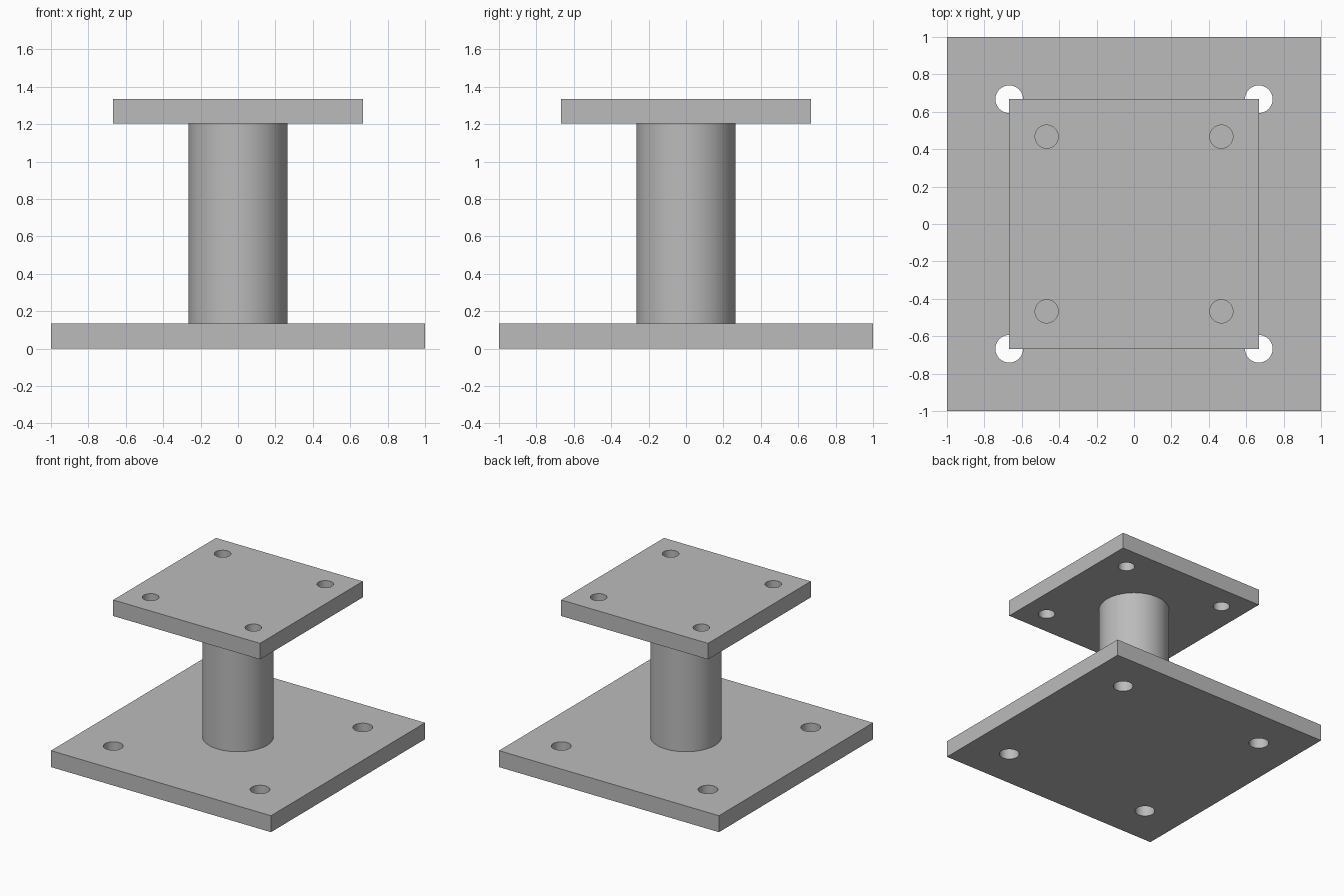
import bpy

cube = bpy.data.objects.get("Cube")
if cube:
    bpy.data.objects.remove(cube, do_unlink=True)

# Single steel grey material
steel = bpy.data.materials.new("steel_grey")
steel.use_nodes = True
grey = (0.5, 0.5, 0.5, 1)
steel.diffuse_color = grey
steel.node_tree.nodes["Principled BSDF"].inputs["Base Color"].default_value = grey


def cylinder(name, radius, bottom, top, x=0, y=0):
    bpy.ops.mesh.primitive_cylinder_add(
        vertices=64, radius=radius, depth=top - bottom,
        location=(x, y, (bottom + top) / 2))
    obj = bpy.context.object
    obj.name = name
    return obj


def finish(obj):
    bpy.ops.object.select_all(action='DESELECT')
    obj.select_set(True)
    bpy.context.view_layer.objects.active = obj
    obj.data.materials.clear()
    obj.data.materials.append(steel)
    bpy.ops.object.shade_smooth_by_angle()


def drilled_plate(name, half, bottom, top, hole_offset, hole_radius):
    """Square plate with a bolt hole near each corner."""
    bpy.ops.mesh.primitive_cube_add(size=1, location=(0, 0, (bottom + top) / 2))
    plate = bpy.context.object
    plate.name = name
    plate.scale = (2 * half, 2 * half, top - bottom)
    bpy.ops.object.transform_apply(location=False, rotation=False, scale=True)
    for sx in (-1, 1):
        for sy in (-1, 1):
            cutter = cylinder("hole_cutter", hole_radius, bottom - 0.1, top + 0.1,
                              sx * hole_offset, sy * hole_offset)
            cutter.hide_render = True
            bpy.context.view_layer.objects.active = plate
            cut = plate.modifiers.new("bolt_hole", 'BOOLEAN')
            cut.operation = 'DIFFERENCE'
            cut.solver = 'EXACT'
            cut.object = cutter
            bpy.ops.object.modifier_apply(modifier=cut.name)
            bpy.data.objects.remove(cutter, do_unlink=True)
    finish(plate)


# Plates and the column between them
BASE_TOP, PLATE_BOTTOM, PLATE_TOP = 0.135, 1.203, 1.335
drilled_plate("base_plate", 1.0, 0, BASE_TOP, 0.667, 0.074)
drilled_plate("top_plate", 0.667, PLATE_BOTTOM, PLATE_TOP, 0.467, 0.062)
finish(cylinder("column", 0.265, BASE_TOP, PLATE_BOTTOM))
